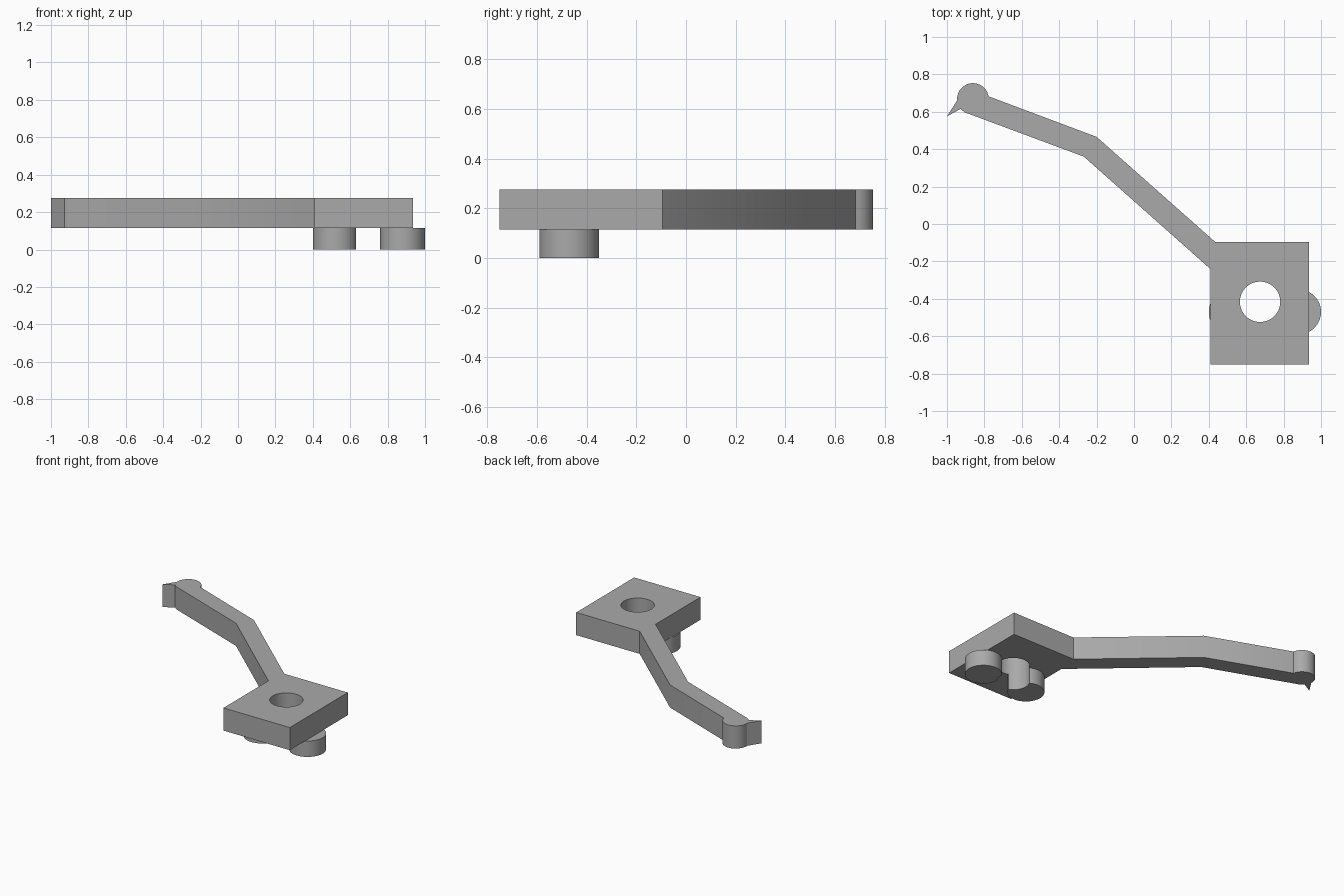
import bpy
import bmesh
from math import cos, sin, pi, radians

if "Cube" in bpy.data.objects:
    bpy.data.objects.remove(bpy.data.objects["Cube"])

PLATE_BOTTOM, PLATE_TOP = 0.114, 0.276

grey = bpy.data.materials.new("plain grey")
grey.use_nodes = True
colour = (0.4, 0.4, 0.4, 1)
grey.diffuse_color = colour
grey.node_tree.nodes["Principled BSDF"].inputs["Base Color"].default_value = colour


def arc(cx, cy, r, start, end, steps):
    return [(cx + r * cos(start + (end - start) * i / steps),
             cy + r * sin(start + (end - start) * i / steps)) for i in range(steps + 1)]


def prism(name, outline, z0, z1):
    """Extrude a counter-clockwise outline from z0 to z1."""
    bm = bmesh.new()
    base = bm.faces.new([bm.verts.new((x, y, z0)) for x, y in outline])
    top = bmesh.ops.extrude_face_region(bm, geom=[base])["geom"]
    bmesh.ops.translate(bm, vec=(0, 0, z1 - z0),
                        verts=[v for v in top if isinstance(v, bmesh.types.BMVert)])
    bmesh.ops.recalc_face_normals(bm, faces=bm.faces)
    mesh = bpy.data.meshes.new(name)
    bm.to_mesh(mesh)
    bm.free()
    mesh.materials.append(grey)
    ob = bpy.data.objects.new(name, mesh)
    bpy.context.collection.objects.link(ob)
    return ob


def disc(name, cx, cy, r, z0, z1):
    return prism(name, arc(cx, cy, r, 0, 2 * pi, 64)[:-1], z0, z1)


# Square base, bent arm, rounded tip and small hook as one outline
outline = [(0.41, -0.75), (0.935, -0.75), (0.935, -0.095), (0.433, -0.095),
           (-0.2, 0.466), (-0.776, 0.682)]
outline += arc(-0.861, 0.668, 0.085, radians(14), radians(185), 32)
outline += [(-1.0, 0.575), (-0.928, 0.615), (-0.905, 0.597), (-0.268, 0.36), (0.41, -0.242)]
parts = [prism("base_and_arm", outline, PLATE_BOTTOM, PLATE_TOP)]

# Round feet under the base
for side, x in (("right", 0.52), ("left", 0.88)):
    parts.append(disc(side + "_foot", x, -0.47, 0.12, 0, PLATE_BOTTOM))

# Bore that passes through the base and bites into both feet
cutter = disc("bore_cutter", 0.674, -0.416, 0.108, -0.2, 0.5)
cutter.hide_render = True
for ob in parts:
    bpy.ops.object.select_all(action="DESELECT")
    bpy.context.view_layer.objects.active = ob
    ob.select_set(True)
    cut = ob.modifiers.new("bore", "BOOLEAN")
    cut.operation = "DIFFERENCE"
    cut.solver = "EXACT"
    cut.object = cutter
    bpy.ops.object.modifier_apply(modifier=cut.name)
    bpy.ops.object.shade_smooth_by_angle(angle=radians(30))
bpy.data.objects.remove(cutter)
